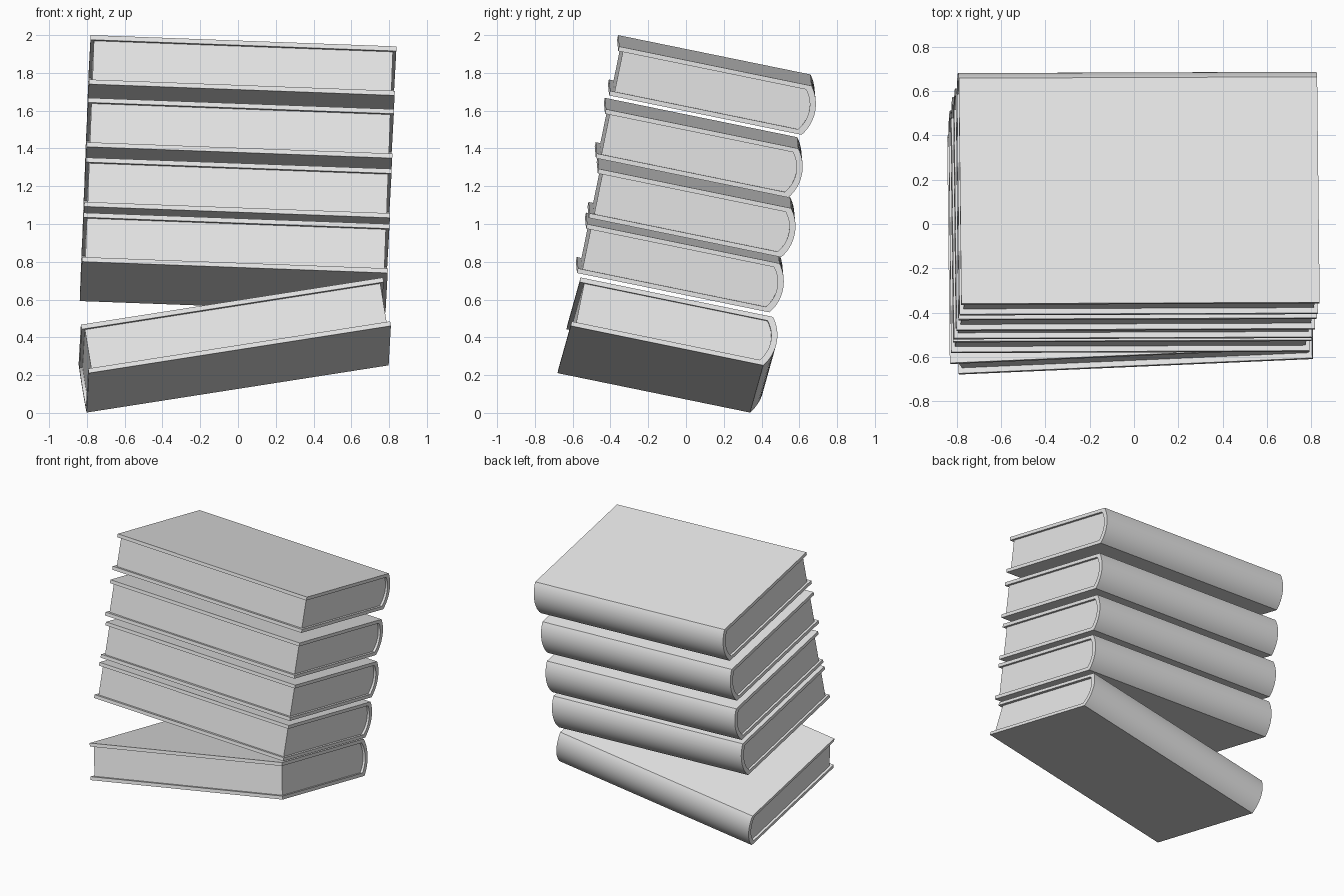
import bpy
import bmesh
import math
from mathutils import Matrix, Vector

cube = bpy.data.objects.get("Cube")
if cube:
    bpy.data.objects.remove(cube, do_unlink=True)

WIDTH, DEPTH, THICK = 1.62, 1.04, 0.265
BOARD, BULGE = 0.025, 0.046
SIDE_INSET, FRONT_INSET = 0.018, 0.025
ARC_STEPS = 20

grey = bpy.data.materials.new("light_grey")
grey.use_nodes = True
colour = (0.8, 0.8, 0.8, 1)
grey.diffuse_color = colour
grey.node_tree.nodes["Principled BSDF"].inputs["Base Color"].default_value = colour


def spine_arc(back, half, bulge):
    """Circular arc from the top to the bottom of the spine, as (y, z)."""
    radius = (half * half + bulge * bulge) / (2 * bulge)
    reach = math.asin(half / radius)
    points = []
    for i in range(ARC_STEPS + 1):
        a = reach * (1 - 2 * i / ARC_STEPS)
        points.append((back + bulge - radius * (1 - math.cos(a)),
                       radius * math.sin(a) - THICK / 2))
    return points


def extruded_mesh(name, profile, x0, x1):
    """Extrude a (y, z) outline along x."""
    bm = bmesh.new()
    face = bm.faces.new([bm.verts.new((x0, y, z)) for y, z in profile])
    result = bmesh.ops.extrude_face_region(bm, geom=[face])
    moved = [v for v in result["geom"] if isinstance(v, bmesh.types.BMVert)]
    bmesh.ops.translate(bm, verts=moved, vec=(x1 - x0, 0, 0))
    bmesh.ops.recalc_face_normals(bm, faces=bm.faces[:])
    mesh = bpy.data.meshes.new(name)
    bm.to_mesh(mesh)
    bm.free()
    mesh.materials.append(grey)
    return mesh


# Cover: two boards joined by a rounded spine, one continuous shell
outer = spine_arc(DEPTH, THICK / 2, BULGE)
inner = spine_arc(DEPTH - BOARD, THICK / 2 - BOARD, BULGE * 0.85)
cover_outline = ([(0, 0)] + outer + [(0, -THICK), (0, BOARD - THICK)]
                 + inner[::-1] + [(0, -BOARD)])

# Pages: block set back from the boards, with a rounded back
page_outline = [(FRONT_INSET, -BOARD)] + inner + [(FRONT_INSET, BOARD - THICK)]


def place(name, outline, x0, x1, matrix):
    obj = bpy.data.objects.new(name, extruded_mesh(name, outline, x0, x1))
    bpy.context.collection.objects.link(obj)
    obj.matrix_world = matrix
    bpy.ops.object.select_all(action="DESELECT")
    obj.select_set(True)
    bpy.context.view_layer.objects.active = obj
    bpy.ops.object.shade_smooth_by_angle(angle=math.radians(30))


def book(label, corner, along, drop):
    """Corner is the top front corner at -x; along is the front edge direction."""
    x_axis = Vector(along).normalized()
    z_axis = x_axis.cross(Vector((0, 1, -drop))).normalized()
    y_axis = z_axis.cross(x_axis)
    frame = Matrix((x_axis, y_axis, z_axis)).transposed().to_4x4()
    matrix = Matrix.Translation(corner) @ frame
    place(label + "_book_cover", cover_outline, 0, WIDTH, matrix)
    place(label + "_book_pages", page_outline, SIDE_INSET, WIDTH - SIDE_INSET, matrix)


# Leaning stack, from the bottom book up
book("bottom", (-0.832, -0.628, 0.467), (1.6, 0.07, 0.25), 0.203)
stack = {
    "second": (-0.817, -0.53, 1.06),
    "third": (-0.805, -0.468, 1.352),
    "fourth": (-0.793, -0.43, 1.668),
    "top": (-0.78, -0.36, 2.0),
}
for label, corner in stack.items():
    book(label, corner, (1.62, 0.006, -0.06), 0.205)
